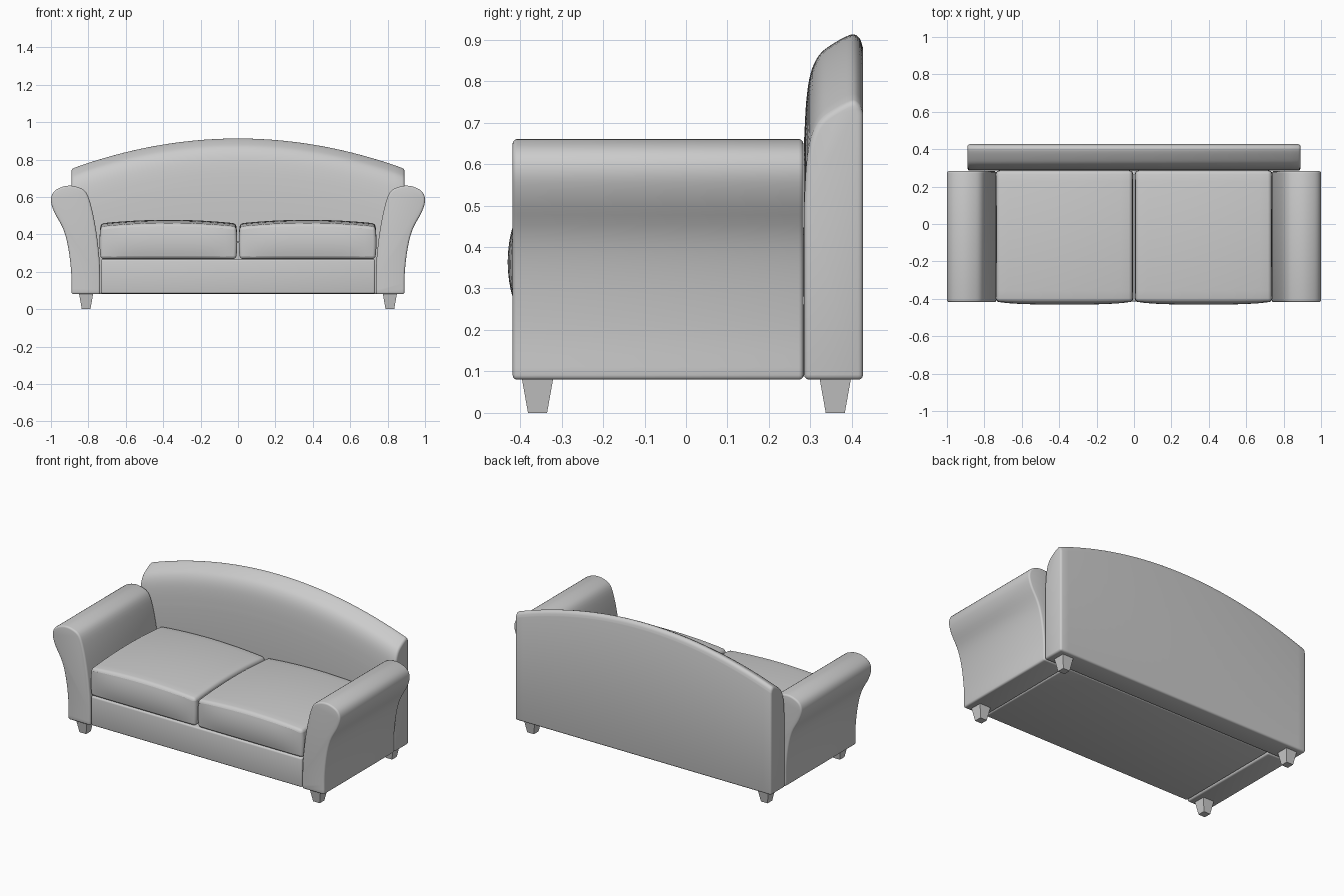
import bpy, bmesh, math
from mathutils import Vector

if "Cube" in bpy.data.objects:
    bpy.data.objects.remove(bpy.data.objects["Cube"])


def finish(bm, name, bevel=0.0, segs=3, smooth=True):
    """Round the sharp edges, then turn the bmesh into an object."""
    bmesh.ops.recalc_face_normals(bm, faces=bm.faces)
    if bevel:
        sharp = [e for e in bm.edges if len(e.link_faces) == 2
                 and e.calc_face_angle() > math.radians(40)]
        bmesh.ops.bevel(bm, geom=sharp, offset=bevel, offset_type='OFFSET',
                        segments=segs, profile=0.5, affect='EDGES')
    mesh = bpy.data.meshes.new(name)
    for f in bm.faces:
        f.smooth = smooth
    bm.to_mesh(mesh)
    bm.free()
    if smooth:
        mesh.set_sharp_from_angle(angle=math.radians(35))
    ob = bpy.data.objects.new(name, mesh)
    bpy.context.collection.objects.link(ob)
    return ob


def box(lo, hi):
    bm = bmesh.new()
    bmesh.ops.create_cube(bm, size=1)
    for v in bm.verts:
        v.co = Vector(lo[i] + (v.co[i] + 0.5) * (hi[i] - lo[i]) for i in range(3))
    return bm


def spline(pts, n=4):
    """Catmull-Rom curve through 2D points."""
    p = [Vector(q) for q in pts]
    p = [2 * p[0] - p[1]] + p + [2 * p[-1] - p[-2]]
    out = []
    for a, b, c, d in zip(p, p[1:], p[2:], p[3:]):
        for k in range(n):
            t = k / n
            out.append(0.5 * (2 * b + (c - a) * t + (2 * a - 5 * b + 4 * c - d) * t * t
                              + (3 * b - a - 3 * c + d) * t ** 3))
    return out + [p[-2]]


def loft(sections):
    """Skin matching closed sections and cap both ends."""
    bm = bmesh.new()
    rings = [[bm.verts.new(c) for c in s] for s in sections]
    n = len(rings[0])
    for r, s in zip(rings, rings[1:]):
        for i in range(n):
            bm.faces.new((r[i], r[(i + 1) % n], s[(i + 1) % n], s[i]))
    bm.faces.new(rings[0])
    bm.faces.new(rings[-1])
    return bm


Z0, FRONT, BACK = 0.08, -0.418, 0.285

# seat base
finish(box((-0.733, -0.415, Z0 + 0.003), (0.733, BACK, 0.267)), "seat_base", 0.01)

# arms: flared scroll profile run front to back
arm = spline([(0.89, Z0), (0.892, 0.2), (0.908, 0.33), (0.935, 0.43), (0.983, 0.52),
              (1.0, 0.585), (0.98, 0.633), (0.92, 0.659), (0.86, 0.654), (0.812, 0.624),
              (0.782, 0.54), (0.757, 0.41), (0.742, 0.28), (0.737, 0.18), (0.737, Z0)])
for side, label in ((1, "right"), (-1, "left")):
    bm = loft([[(side * p.x, y, p.y) for p in arm] for y in (FRONT, BACK - 0.002)])
    finish(bm, label + "_arm", 0.011)

# seat cushions: crowned top and bulging front
for side, label in ((1, "right"), (-1, "left")):
    bm = box((-1, -1, -1), (1, 1, 1))
    bmesh.ops.subdivide_edges(bm, edges=bm.edges[:], cuts=11, use_grid_fill=True)
    for v in bm.verts:
        u, w, t = v.co
        top = 0.441 + 0.019 * (1 - u * u) + 0.018 * (1 - w * w)
        z = 0.268 + (top - 0.268) * (t + 1) / 2
        puff = (1 - t * t)
        y = -0.065 + 0.35 * w - max(0, -w) * 0.015 * puff * (1 - u ** 4)
        x = side * 0.372 + u * (0.362 + 0.006 * puff)
        v.co = (x, y, z)
    finish(bm, label + "_seat_cushion", 0.018, 4)

# arched backrest: rolled top section following a bowed line
roll = spline([(0.285, -0.25), (0.29, -0.16), (0.30, -0.095), (0.319, -0.052),
               (0.348, -0.026), (0.397, 0), (0.418, -0.008), (0.427, -0.032)])
sections = []
for i in range(33):
    x = 0.89 * (i / 16 - 1)
    h = 0.912 - 0.162 * (x / 0.89) ** 2
    sections.append([(x, 0.285, Z0)] + [(x, p.x, h + p.y) for p in roll] + [(x, 0.427, Z0)])
finish(loft(sections), "backrest", 0.012)

# tapered square legs
for sx, xl in ((1, "right"), (-1, "left")):
    for y, yl in ((-0.358, "front"), (0.36, "back")):
        ring = lambda r, z: [(sx * 0.812 + a * r, y + b * r, z)
                             for a, b in ((-1, -1), (1, -1), (1, 1), (-1, 1))]
        finish(loft([ring(0.023, 0), ring(0.038, Z0 + 0.004)]),
               f"{yl}_{xl}_leg", smooth=False)
